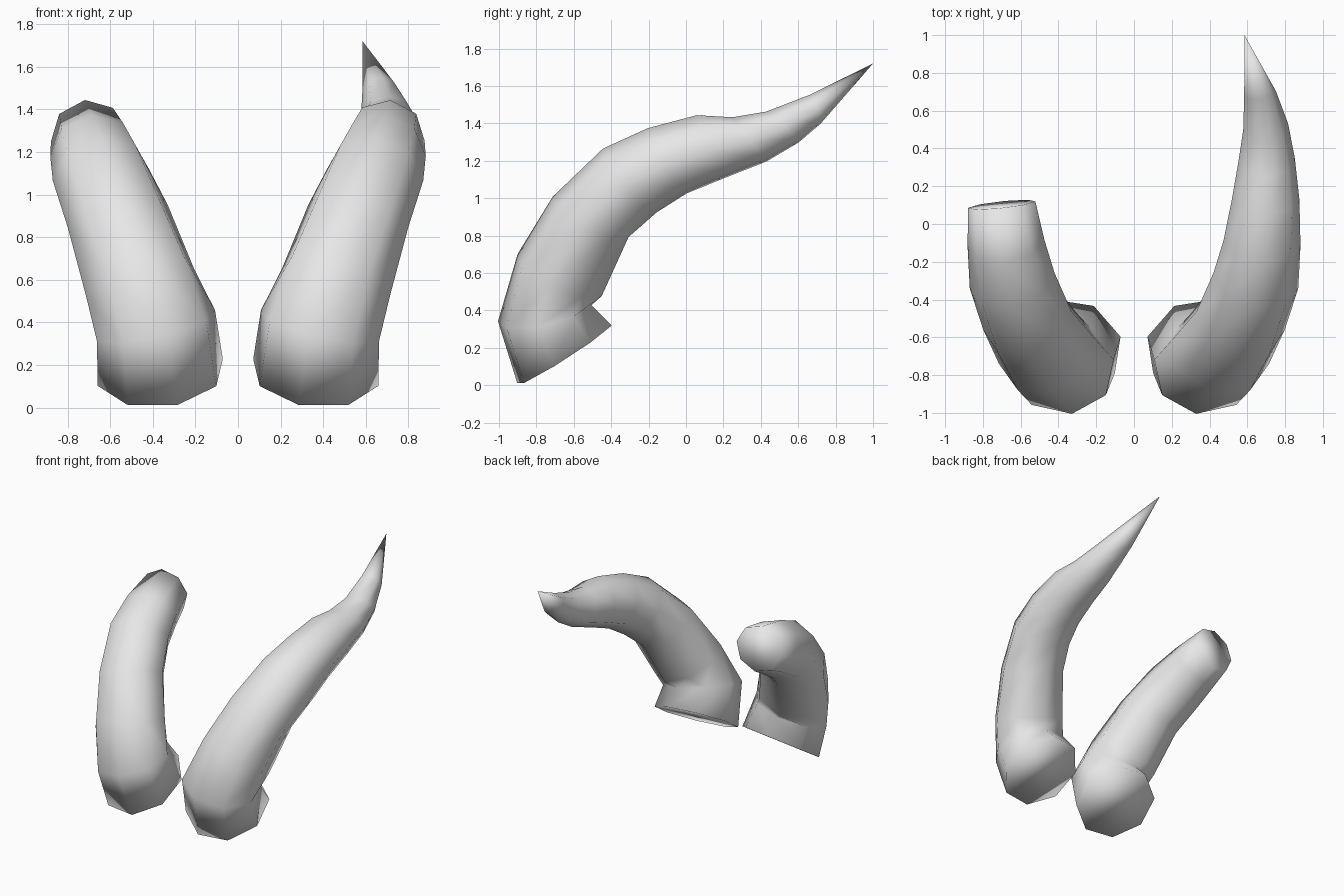
import bpy, bmesh, math
from mathutils import Vector

cube = bpy.data.objects.get("Cube")
if cube:
    bpy.data.objects.remove(cube, do_unlink=True)

# Single horn colour
mat = bpy.data.materials.new("horn_grey")
mat.use_nodes = True
grey = (0.8, 0.8, 0.8, 1.0)
mat.diffuse_color = grey
mat.node_tree.nodes["Principled BSDF"].inputs["Base Color"].default_value = grey

SIDES = 8

# Rings from root to tip: centre x, outer (y, z), inner (y, z), half width
RINGS = [
    (0.365, -0.90, 0.005, -0.40, 0.325, 0.305),
    (0.385, -1.00, 0.33, -0.51, 0.44, 0.29),
    (0.460, -0.90, 0.69, -0.45, 0.49, 0.27),
    (0.565, -0.71, 1.00, -0.31, 0.80, 0.245),
    (0.645, -0.44, 1.26, -0.16, 0.93, 0.23),
    (0.678, -0.20, 1.37, 0.00, 1.03, 0.205),
    (0.697, 0.06, 1.44, 0.20, 1.11, 0.18),
    (0.702, 0.25, 1.43, 0.43, 1.20, 0.15),
    (0.697, 0.43, 1.46, 0.60, 1.30, 0.12),
    (0.667, 0.66, 1.55, 0.72, 1.40, 0.085),
]
TIP = (0.585, 1.0, 1.72)
# Blunt end of the broken horn
BROKEN_END = (0.70, 0.085, 1.44, 0.12, 1.10, 0.18)


def build_horn(name, rings, tip=None, side=1):
    """Loft octagonal rings, closing with a point or a blunt cap."""
    bm = bmesh.new()
    centres = [Vector((x, (yo + yi) / 2, (zo + zi) / 2))
               for x, yo, zo, yi, zi, w in rings]
    loops = []
    for i, (x, yo, zo, yi, zi, w) in enumerate(rings):
        along = centres[min(i + 1, len(rings) - 1)] - centres[max(i - 1, 0)]
        depth = Vector((0, (yi - yo) / 2, (zi - zo) / 2))
        across = depth.cross(along).normalized() * w
        loop = []
        for k in range(SIDES):
            a = math.radians(30 + 3.5 * min(i, 6)) + math.tau * k / SIDES
            p = centres[i] + across * math.cos(a) + depth * (1.03 * math.sin(a))
            loop.append(bm.verts.new((p.x * side, p.y, max(p.z, 0))))
        loops.append(loop)

    # Walls
    for lo, hi in zip(loops, loops[1:]):
        for k in range(SIDES):
            n = (k + 1) % SIDES
            bm.faces.new((lo[k], lo[n], hi[n], hi[k]))
    # Root cap and end
    bm.faces.new(loops[0])
    if tip:
        point = bm.verts.new((tip[0] * side, tip[1], tip[2]))
        for k in range(SIDES):
            bm.faces.new((loops[-1][k], loops[-1][(k + 1) % SIDES], point))
    else:
        bm.faces.new(loops[-1])
    bmesh.ops.recalc_face_normals(bm, faces=bm.faces[:])

    for f in bm.faces:
        f.smooth = True
    mesh = bpy.data.meshes.new(name)
    bm.to_mesh(mesh)
    bm.free()
    mesh.materials.append(mat)
    obj = bpy.data.objects.new(name, mesh)
    bpy.context.collection.objects.link(obj)
    return obj


build_horn("left_horn", RINGS, tip=TIP)
build_horn("right_broken_horn", RINGS[:6] + [BROKEN_END], side=-1)
